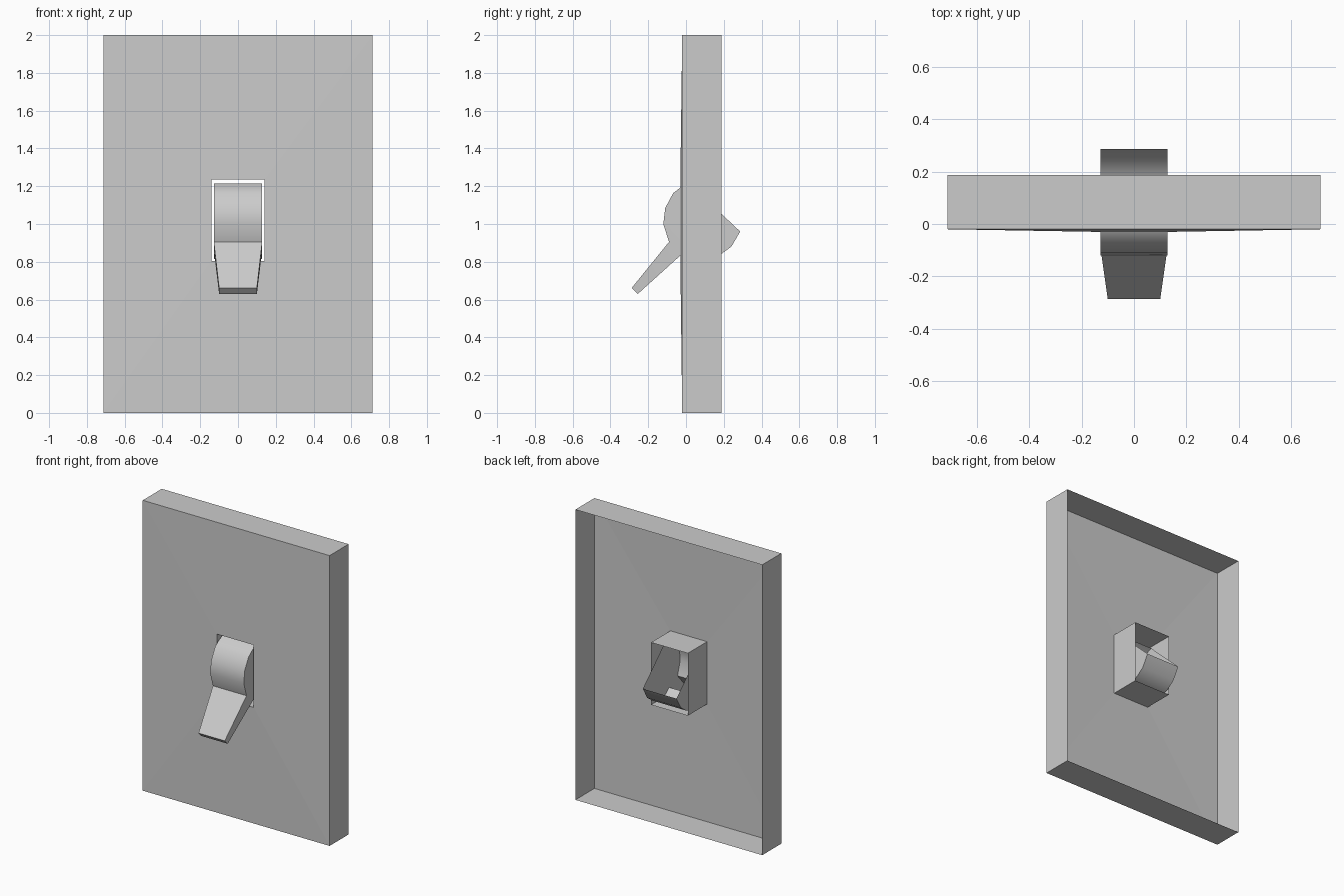
import bpy
import bmesh
import math

cube = bpy.data.objects.get("Cube")
if cube:
    bpy.data.objects.remove(cube, do_unlink=True)

grey = bpy.data.materials.new("light grey plastic")
grey.use_nodes = True
COLOUR = (0.6, 0.6, 0.6, 1)
grey.diffuse_color = COLOUR
grey.node_tree.nodes["Principled BSDF"].inputs["Base Color"].default_value = COLOUR


def finish(name, bm, smooth_angle=None):
    mesh = bpy.data.meshes.new(name)
    bm.to_mesh(mesh)
    bm.free()
    mesh.materials.append(grey)
    obj = bpy.data.objects.new(name, mesh)
    bpy.context.scene.collection.objects.link(obj)
    if smooth_angle:
        bpy.ops.object.select_all(action="DESELECT")
        obj.select_set(True)
        bpy.context.view_layer.objects.active = obj
        bpy.ops.object.shade_smooth_by_angle(angle=math.radians(smooth_angle))
    return obj


def rect(bm, half_x, y, low, high):
    corners = [(-half_x, low), (half_x, low), (half_x, high), (-half_x, high)]
    return [bm.verts.new((x, y, z)) for x, z in corners]


def bridge(bm, a, b):
    for i in range(len(a)):
        j = (i + 1) % len(a)
        bm.faces.new((a[i], a[j], b[j], b[i]))


# Wall plate: open-backed shell, face rising slightly towards the slot,
# with a collar running back from the slot
bm = bmesh.new()
rings = [rect(bm, 0.712, 0.187, 0, 2),
         rect(bm, 0.712, -0.02, 0, 2),
         rect(bm, 0.14, -0.03, 0.805, 1.235),
         rect(bm, 0.14, 0.18, 0.805, 1.235)]
for outer, inner in zip(rings, rings[1:]):
    bridge(bm, outer, inner)
bmesh.ops.recalc_face_normals(bm, faces=bm.faces)
if min(bm.faces, key=lambda f: f.calc_center_median().z).normal.z > 0:
    bmesh.ops.reverse_faces(bm, faces=bm.faces)
finish("wall_plate", bm)

# Toggle: hollow rocker drum, open on its sloping rear, with a tapered handle
front_arc = [(0.017, 1.215), (-0.03, 1.193), (-0.068, 1.163),
             (-0.11, 1.085), (-0.12, 1.0), (-0.09, 0.905)]
handle_tip = [(-0.287, 0.662), (-0.255, 0.63)]
rear_arc = [(0.0, 0.86), (0.05, 0.82), (0.115, 0.815),
            (0.185, 0.84), (0.24, 0.88), (0.287, 0.96)]
profile = front_arc + handle_tip + rear_arc
n = len(front_arc)

bm = bmesh.new()
sides = []
for sign in (-1, 1):
    sides.append([bm.verts.new((sign * (0.1 if p in handle_tip else 0.128), *p))
                  for p in profile])
left, right = sides
for i in range(len(profile) - 1):
    bm.faces.new((left[i], left[i + 1], right[i + 1], right[i]))
for side in sides:
    bm.faces.new(side[:n] + side[n + 2:])
    bm.faces.new(side[n - 1:n + 3])
bmesh.ops.recalc_face_normals(bm, faces=bm.faces)
finish("toggle_lever", bm, 40)
